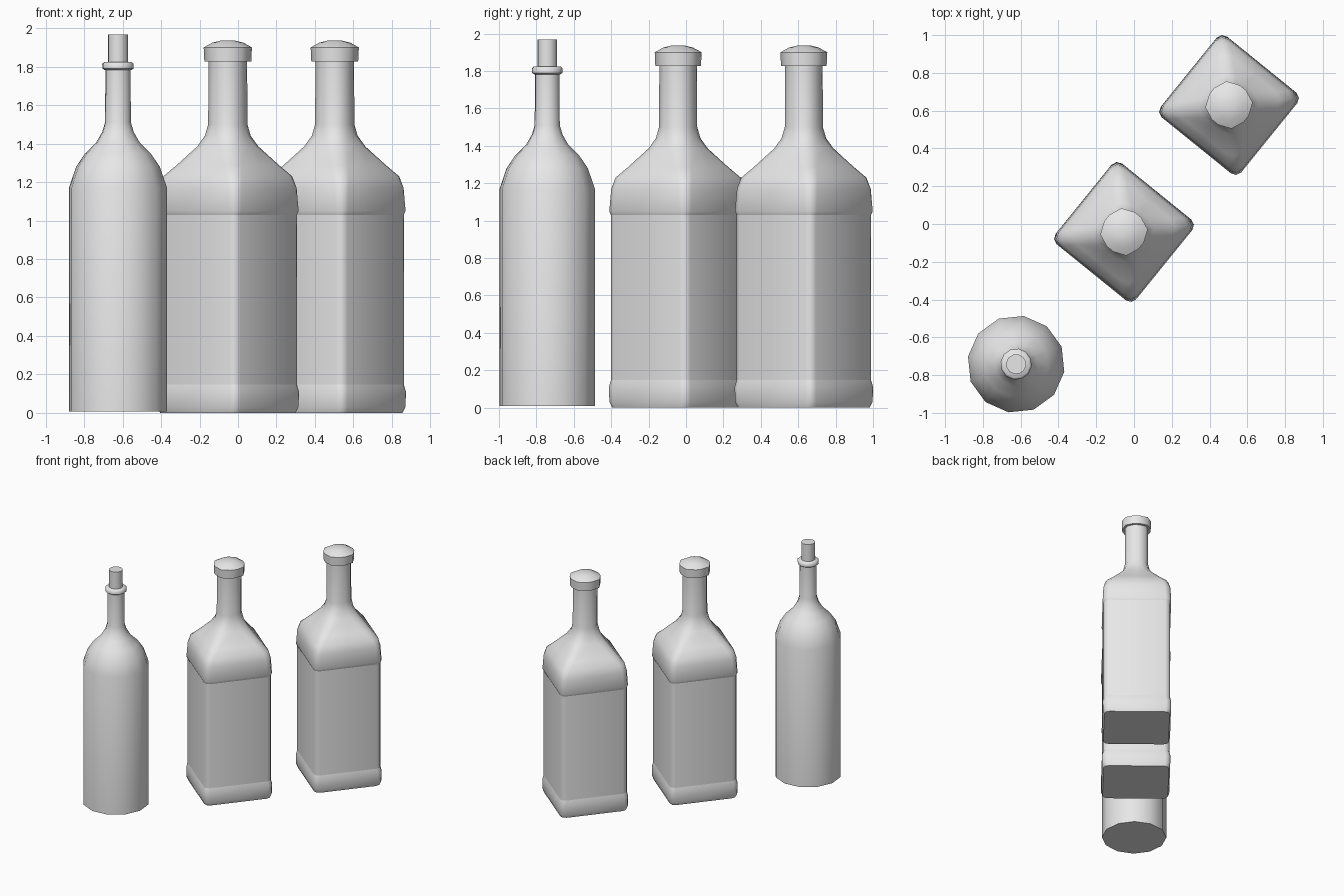
import bpy
import bmesh
from math import sin, cos, pi, radians

if "Cube" in bpy.data.objects:
    bpy.data.objects.remove(bpy.data.objects["Cube"], do_unlink=True)

grey = bpy.data.materials.new("plain grey")
grey.use_nodes = True
grey.diffuse_color = (0.8, 0.8, 0.8, 1)
grey.node_tree.nodes["Principled BSDF"].inputs["Base Color"].default_value = (0.8, 0.8, 0.8, 1)


def circle(radius, sides=12):
    return [(radius * cos(2 * pi * i / sides), radius * sin(2 * pi * i / sides))
            for i in range(sides)]


def rounded_square(half, corner, steps=2):
    """Corner arcs plus a point at the middle of each side."""
    points = []
    inner = half - corner
    for quarter in range(4):
        turn = quarter * pi / 2
        local = [(half, 0)]
        for i in range(steps + 1):
            a = i * pi / 2 / steps
            local.append((inner + corner * cos(a), inner + corner * sin(a)))
        points += [(x * cos(turn) - y * sin(turn), x * sin(turn) + y * cos(turn))
                   for x, y in local]
    return points


def loft(name, rings, place, angle):
    """Skin a stack of (outline, height) rings and close both ends."""
    bm = bmesh.new()
    loops = [[bm.verts.new((x, y, z)) for x, y in outline] for outline, z in rings]
    n = len(loops[0])
    for low, high in zip(loops, loops[1:]):
        for i in range(n):
            j = (i + 1) % n
            bm.faces.new((low[i], low[j], high[j], high[i]))
    bm.faces.new(loops[0][::-1])
    bm.faces.new(loops[-1])
    mesh = bpy.data.meshes.new(name)
    bm.to_mesh(mesh)
    bm.free()
    mesh.materials.append(grey)
    obj = bpy.data.objects.new(name, mesh)
    bpy.context.collection.objects.link(obj)
    obj.location = (place[0], place[1], 0)
    obj.rotation_euler.z = radians(angle)
    bpy.ops.object.select_all(action="DESELECT")
    obj.select_set(True)
    bpy.context.view_layer.objects.active = obj
    bpy.ops.object.shade_smooth_by_angle(angle=radians(50))
    return obj


# Square bottle parts: (half width, corner radius, height)
SQUARE_PARTS = {
    "base_band": [(0.262, 0.04, 0), (0.273, 0.04, 0.03), (0.275, 0.04, 0.11), (0.267, 0.04, 0.148)],
    "body": [(0.267, 0.04, 0.13), (0.267, 0.04, 1.045)],
    "shoulder_and_neck": [
        (0.267, 0.04, 1.03), (0.275, 0.045, 1.05), (0.269, 0.05, 1.17),
        (0.254, 0.055, 1.23), (0.209, 0.06, 1.285), (0.135, 0.075, 1.385),
        (0.106, 0.072, 1.44), (0.093, 0.07, 1.5), (0.092, 0.07, 1.84)],
    "cap": [
        (0.114, 0.093, 1.828), (0.117, 0.095, 1.9),
        (0.075, 0.062, 1.925), (0.03, 0.025, 1.937)],
}

for bottle, place in (("middle", (-0.053, -0.042)), ("back", (0.503, 0.63))):
    for part, rows in SQUARE_PARTS.items():
        rings = [(rounded_square(h, c), z) for h, c, z in rows]
        loft(f"{bottle}_bottle_{part}", rings, place, 51)

# Round bottle parts: (radius, height)
ROUND_PARTS = {
    "body_and_neck": [
        (0.258, 0.008), (0.258, 1.17), (0.22, 1.28), (0.172, 1.35), (0.115, 1.405),
        (0.083, 1.46), (0.068, 1.51), (0.066, 1.8)],
    "lip_ring": [(0.07, 1.782), (0.082, 1.79), (0.083, 1.815), (0.072, 1.825)],
    "cork": [(0.053, 1.8), (0.053, 1.968)],
}

for part, rows in ROUND_PARTS.items():
    loft(f"round_bottle_{part}", [(circle(r), z) for r, z in rows], (-0.624, -0.742), -9)
